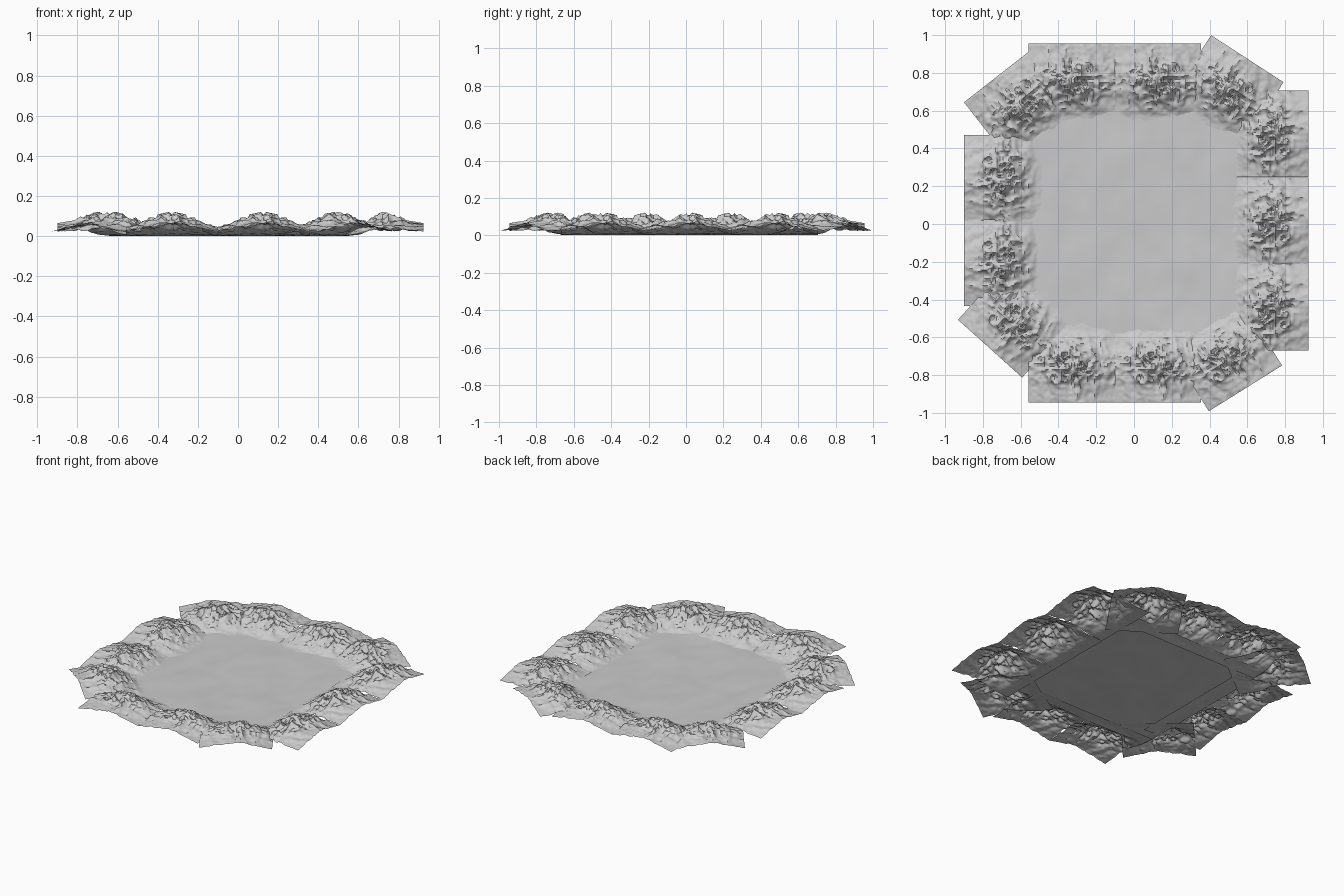
import bpy, bmesh, math
from mathutils import Vector, noise

if "Cube" in bpy.data.objects:
    bpy.data.objects.remove(bpy.data.objects["Cube"])

TILE = 0.457          # side of one square mountain tile
N = 60                # grid cells per tile side


def lerp_profile(points, t):
    for (a, za), (b, zb) in zip(points, points[1:]):
        if t <= b:
            k = (t - a) / (b - a)
            k = k * k * (3 - 2 * k) * 0.5 + k * 0.5
            return za + (zb - za) * k
    return points[-1][1]


def grid_mesh(name, x0, x1, y0, y1, n, height):
    bm = bmesh.new()
    rows = []
    for j in range(n + 1):
        y = y0 + (y1 - y0) * j / n
        row = []
        for i in range(n + 1):
            x = x0 + (x1 - x0) * i / n
            row.append(bm.verts.new((x, y, height(x, y))))
        rows.append(row)
    for j in range(n):
        for i in range(n):
            bm.faces.new((rows[j][i], rows[j][i + 1], rows[j + 1][i + 1], rows[j + 1][i]))
    bmesh.ops.triangulate(bm, faces=bm.faces[:])
    me = bpy.data.meshes.new(name)
    bm.to_mesh(me)
    bm.free()
    return me


# Mountain cross-section from the inner foot (0) to the outer edge (1)
SECTION = [(0, 0.0), (0.16, 0.010), (0.28, 0.035), (0.42, 0.078),
           (0.55, 0.100), (0.68, 0.094), (0.82, 0.075), (1.0, 0.060)]


def mountain_height(x, y):
    u = x / (TILE / 2)
    v = 1 + y / TILE
    # warp the foot and crest so the range wanders
    wob = 0.05 * noise.noise(Vector((x * 14, 3.1, y * 8)))
    base = lerp_profile(SECTION, min(max(v + wob * math.sin(math.pi * v), 0), 1))
    side = 0.38 + 0.62 * math.cos(u * math.pi / 2) ** 1.3 if abs(u) < 1 else 0.38
    # sharp ridges and gullies
    p = Vector((x * 13, y * 13, 0.7))
    ridge = 1 - 2 * abs(noise.noise(p))
    fine = 1 - 2 * abs(noise.noise(p * 2.3 + Vector((5, 2, 1))))
    rough = 0.25 * (ridge - 0.55) + 0.17 * (fine - 0.55)
    fade = 0.4 if v > 0.85 else 1.0 if v < 0.7 else 1 - 4 * (v - 0.7)
    z = base * side * (1 + rough * fade * 1.25)
    return min(max(z, 0.0), 0.12)


def floor_height(x, y):
    # low dunes running diagonally
    p = Vector((x * 5 + y * 2, y * 3 - x * 3, 0.2))
    return 0.009 + 0.006 * noise.noise(p) + 0.002 * noise.noise(p * 2.5)


def add_object(name, mesh, loc=(0, 0, 0), angle=0):
    ob = bpy.data.objects.new(name, mesh)
    ob.location = loc
    ob.rotation_euler[2] = math.radians(angle)
    bpy.context.collection.objects.link(ob)
    return ob


# Valley floor
valley = add_object("valley_floor", grid_mesh("valley_floor", -0.57, 0.545, -0.58, 0.60, 60, floor_height))

# Ring of mountain tiles: midpoint of outer edge, rotation
tile = grid_mesh("mountain_tile", -TILE / 2, TILE / 2, -TILE, 0, N, mountain_height)
ring = [
    (-0.33, 0.955, 0), (0.127, 0.955, 0), (0.60, 0.875, -33),
    (0.925, 0.477, -90), (0.925, 0.018, -90), (0.925, -0.44, -90),
    (0.59, -0.87, 212), (0.127, -0.945, 180), (-0.33, -0.945, 180),
    (-0.762, -0.66, 138), (-0.90, -0.205, 90), (-0.90, 0.243, 90),
    (-0.72, 0.785, 38),
]
objs = [valley]
for k, (x, y, a) in enumerate(ring):
    objs.append(add_object(f"mountain_{k + 1:02d}", tile, (x, y, 0.001), a))

# Smooth slopes with crisp ridges
for me in (valley.data, tile):
    me.shade_smooth()
    me.set_sharp_from_angle(angle=math.radians(35))
